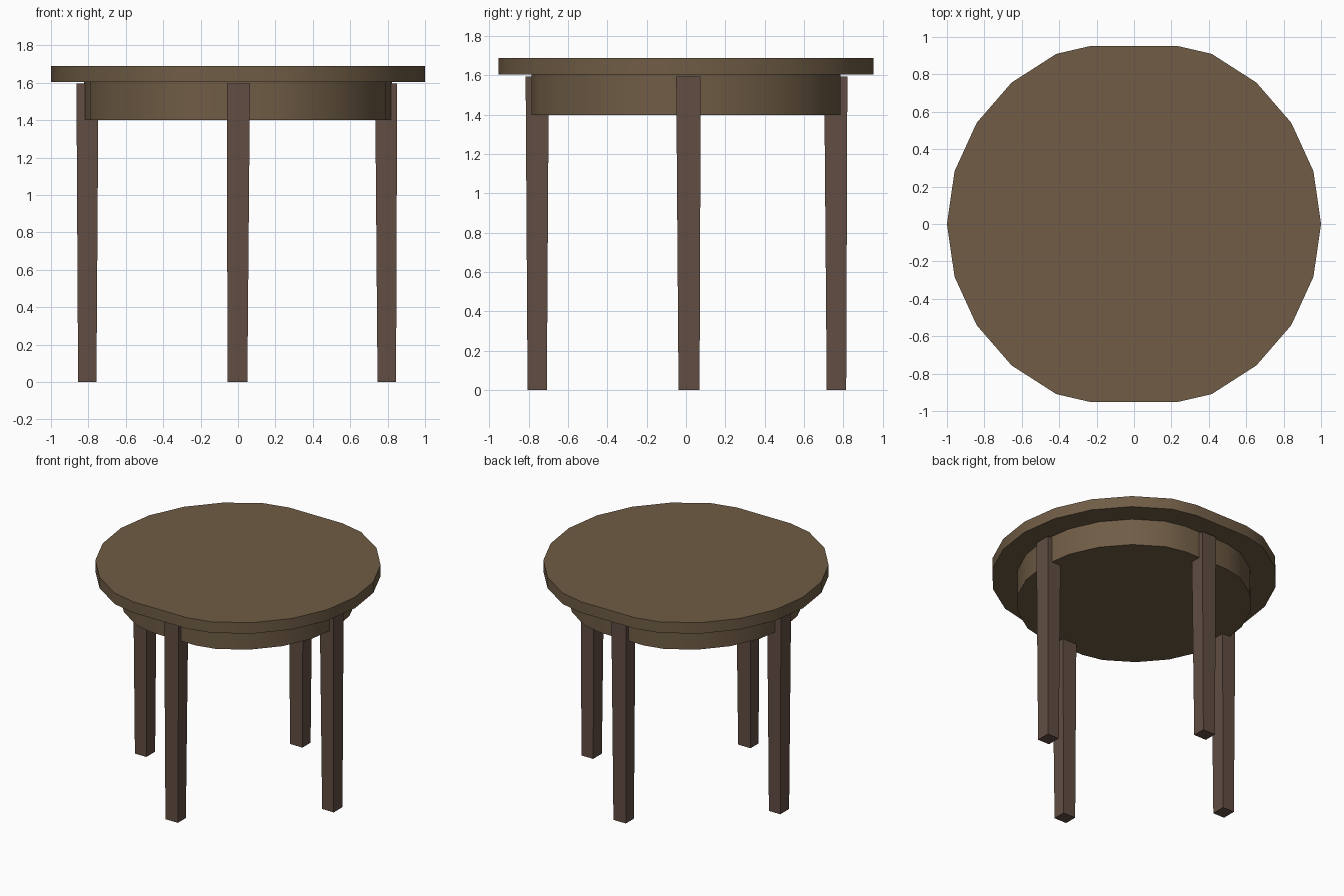
import bpy, bmesh, math

if "Cube" in bpy.data.objects:
    bpy.data.objects.remove(bpy.data.objects["Cube"])


def material(name, rgb):
    m = bpy.data.materials.new(name)
    m.diffuse_color = (*rgb, 1)
    m.use_nodes = True
    m.node_tree.nodes["Principled BSDF"].inputs["Base Color"].default_value = m.diffuse_color
    return m


top_wood = material("top_wood", (0.16, 0.108, 0.06))
leg_wood = material("leg_wood", (0.12, 0.076, 0.056))


def loft(name, lower, upper, z0, z1, mat, smooth=False):
    """Closed solid between two outlines with the same number of points."""
    bm = bmesh.new()
    a = [bm.verts.new((x, y, z0)) for x, y in lower]
    b = [bm.verts.new((x, y, z1)) for x, y in upper]
    n = len(a)
    bm.faces.new(a[::-1])
    bm.faces.new(b)
    for i in range(n):
        j = (i + 1) % n
        bm.faces.new((a[i], a[j], b[j], b[i]))
    me = bpy.data.meshes.new(name)
    bm.to_mesh(me)
    bm.free()
    me.materials.append(mat)
    ob = bpy.data.objects.new(name, me)
    bpy.context.collection.objects.link(ob)
    if smooth:
        bpy.ops.object.select_all(action='DESELECT')
        ob.select_set(True)
        bpy.context.view_layer.objects.active = ob
        bpy.ops.object.shade_smooth_by_angle(angle=math.radians(35))
    return ob


def round_outline(r):
    """22-sided circle with flattened front and back."""
    pts = []
    for i in range(22):
        a = 2 * math.pi * i / 22
        x, y = math.cos(a), math.sin(a)
        if abs(y) > 0.95:
            x, y = math.copysign(0.227, x), math.copysign(0.953, y)
        pts.append((x * r, y * r))
    return pts


def rect(x0, x1, y0, y1):
    return [(x0, y0), (x1, y0), (x1, y1), (x0, y1)]


# Table top and the solid apron below it
loft("table_top", round_outline(1.0), round_outline(1.0), 1.605, 1.69, top_wood, True)
loft("apron", round_outline(0.824), round_outline(0.824), 1.40, 1.605, top_wood, True)

# Four slightly tapered legs: foot rectangle, head rectangle
legs = {
    "front_leg": (rect(-0.056, 0.05, -0.806, -0.708), rect(-0.06, 0.064, -0.816, -0.698)),
    "back_leg": (rect(-0.056, 0.05, 0.716, 0.815), rect(-0.06, 0.064, 0.703, 0.821)),
    "left_leg": (rect(-0.855, -0.757, -0.038, 0.069), rect(-0.864, -0.746, -0.05, 0.075)),
    "right_leg": (rect(0.746, 0.845, -0.038, 0.069), rect(0.733, 0.851, -0.05, 0.075)),
}
for name, (foot, head) in legs.items():
    loft(name, foot, head, 0.0, 1.595, leg_wood)
